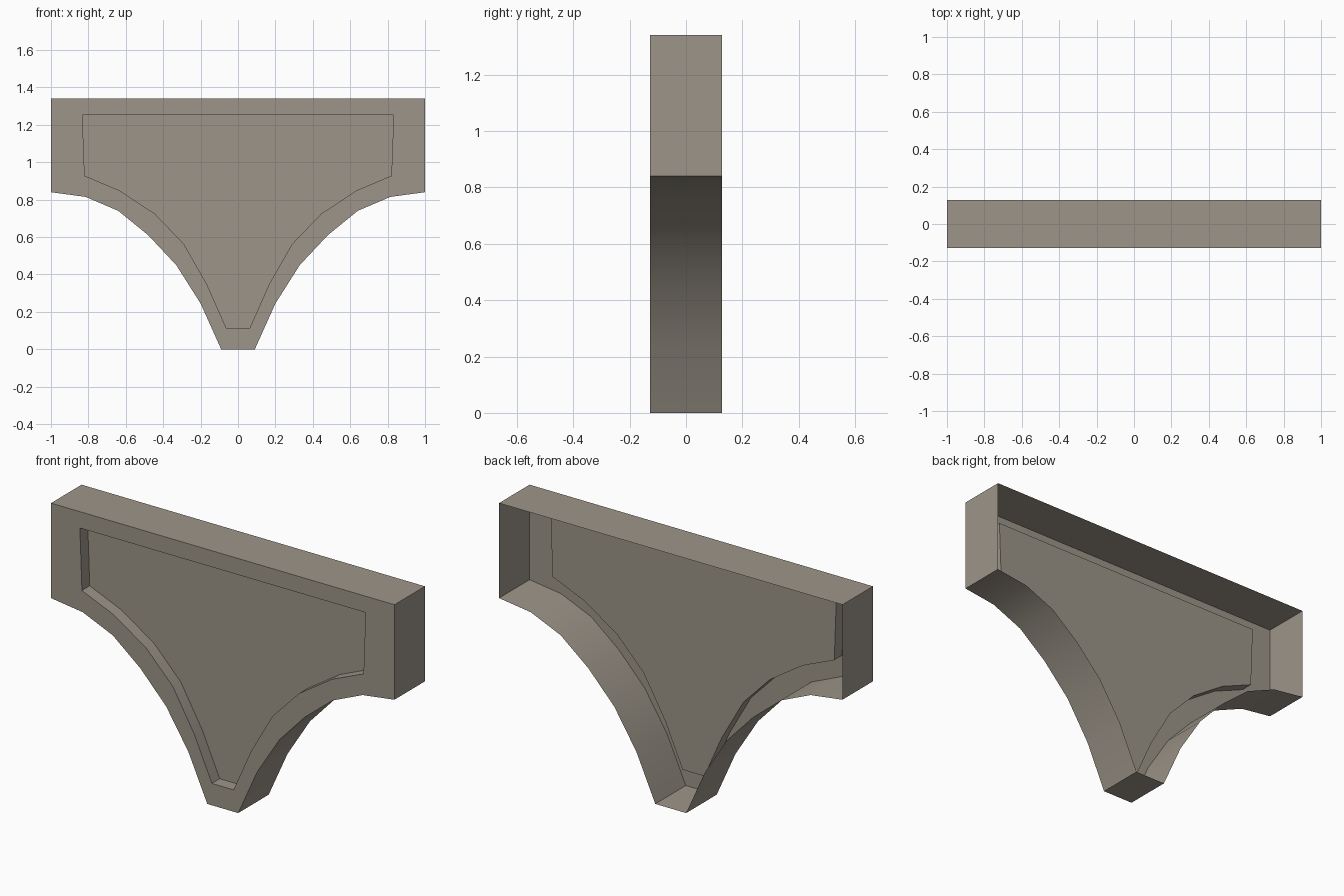
import bpy
import bmesh
import math

cube = bpy.data.objects.get("Cube")
if cube:
    bpy.data.objects.remove(cube, do_unlink=True)

FRONT, BACK, RECESS = -0.127, 0.127, 0.065

# Right halves of the outline and of the recessed panel, bottom to top (x, z)
OUTER = [(0.09, 0), (0.2, 0.245), (0.33, 0.45), (0.48, 0.61),
         (0.64, 0.74), (0.815, 0.815), (1, 0.84), (1, 1.34)]
INNER = [(0.063, 0.115), (0.165, 0.345), (0.29, 0.564), (0.445, 0.725),
         (0.635, 0.85), (0.82, 0.928), (0.832, 1.254)]

stone = bpy.data.materials.new("warm grey stone")
stone.use_nodes = True
colour = (0.335, 0.3, 0.25, 1)
stone.diffuse_color = colour
stone.node_tree.nodes["Principled BSDF"].inputs["Base Color"].default_value = colour

bm = bmesh.new()


def ring(half, y):
    """Mirror a half profile into a closed loop of vertices at depth y."""
    full = half + [(-x, z) for x, z in reversed(half)]
    return [bm.verts.new((x, y, z)) for x, z in full]


def bridge(a, b):
    """Join two loops of equal length, skipping repeated vertices."""
    for i in range(len(a)):
        j = (i + 1) % len(a)
        bm.faces.new(list(dict.fromkeys((a[i], a[j], b[j], b[i]))))


outer_front = ring(OUTER, FRONT)
outer_back = ring(OUTER, BACK)
inner_front = ring(INNER, FRONT)
inner_floor = ring(INNER, FRONT + RECESS)

# Outer rim, open at the back
bridge(outer_back, outer_front)

# Front frame: the lower panel corner serves two outline points on each side
corner = len(INNER) - 2
matched = []
for i, v in enumerate(inner_front):
    matched.append(v)
    if i in (corner, len(inner_front) - 1 - corner):
        matched.append(v)
bridge(outer_front, matched)

# Recess walls and sunken panel
bridge(inner_front, inner_floor)
bm.faces.new(inner_floor)

mesh = bpy.data.meshes.new("arched_bracket")
bm.to_mesh(mesh)
bm.free()
mesh.materials.append(stone)
bracket = bpy.data.objects.new("arched_bracket", mesh)
bpy.context.collection.objects.link(bracket)

# Smooth arches with crisp corners
bpy.ops.object.select_all(action='DESELECT')
bracket.select_set(True)
bpy.context.view_layer.objects.active = bracket
bpy.ops.object.shade_smooth_by_angle(angle=math.radians(30))
